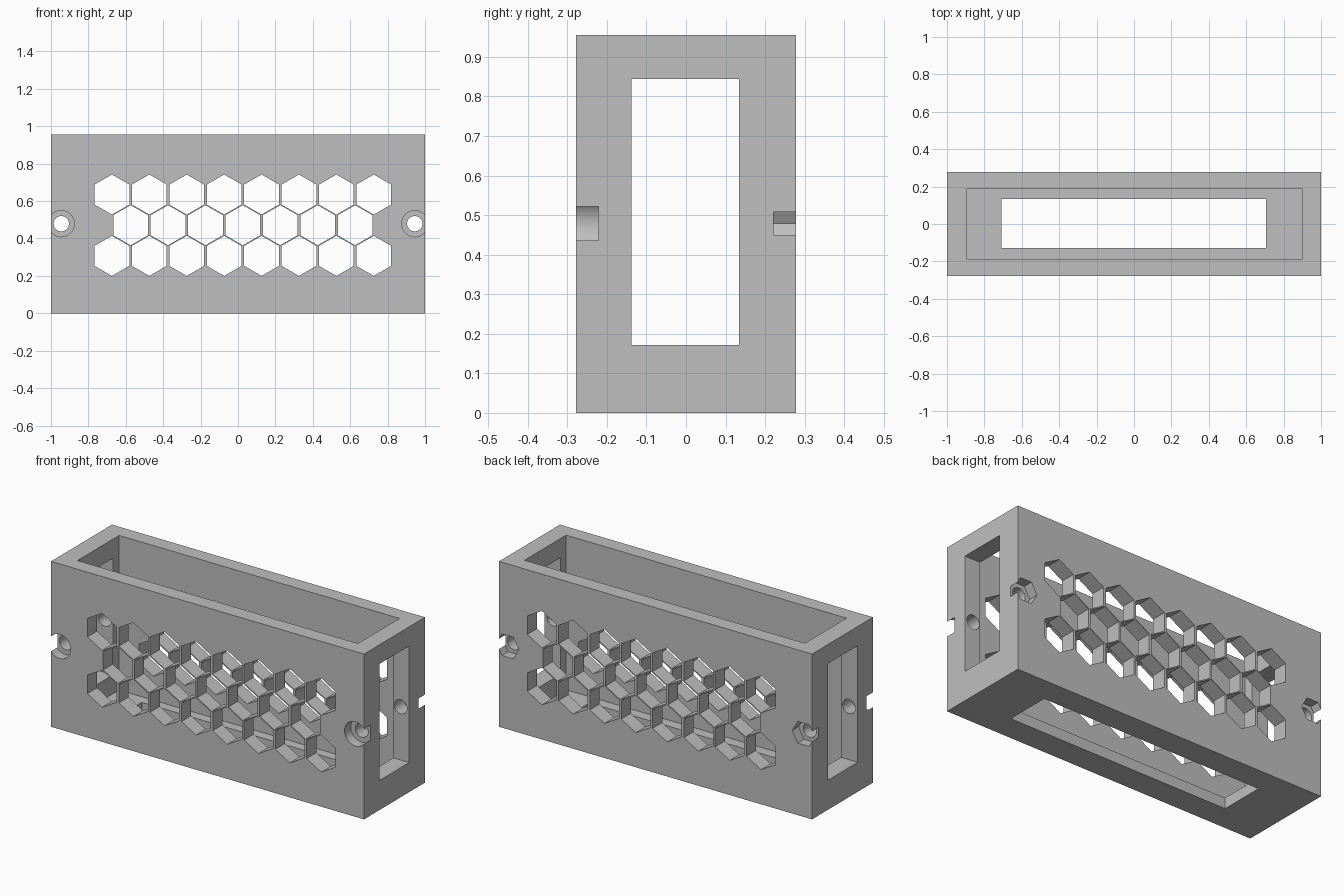
import bpy
import bmesh
from math import pi, radians
from mathutils import Matrix, Vector

cube = bpy.data.objects.get("Cube")
if cube:
    bpy.data.objects.remove(cube, do_unlink=True)

W, D, H = 2.0, 0.556, 0.955      # outer size
FLOOR = 0.062                    # floor thickness
HEX_R, PITCH, ROW_STEP = 0.107, 0.2, 0.164
SCREW_X, SCREW_Z = 0.945, 0.479
POCKET = 0.057                   # depth of screw head and nut pockets


def box(bm, lo, hi):
    """Add a box between two corners."""
    lo, hi = Vector(lo), Vector(hi)
    m = Matrix.Translation((lo + hi) / 2) @ Matrix.Diagonal((*(hi - lo), 1))
    bmesh.ops.create_cube(bm, size=1, matrix=m)


def prism(bm, x, z, y0, y1, radius, sides, turn=0.0):
    """Add a prism along y; with no turn a corner points along x."""
    m = (Matrix.Translation((x, (y0 + y1) / 2, z))
         @ Matrix.Rotation(pi / 2, 4, 'X') @ Matrix.Rotation(turn, 4, 'Z'))
    ret = bmesh.ops.create_cone(bm, cap_ends=True, segments=sides, radius1=radius,
                                radius2=radius, depth=y1 - y0)
    # align the first corner with +x before placing
    first = ret["verts"][0].co
    align = Matrix.Rotation(-Vector((first.x, first.y)).angle_signed(Vector((1, 0))) * -1, 4, 'Z')
    bmesh.ops.transform(bm, matrix=m @ align.inverted(), verts=ret["verts"])


def make(name, bm):
    mesh = bpy.data.meshes.new(name)
    bm.to_mesh(mesh)
    bm.free()
    obj = bpy.data.objects.new(name, mesh)
    bpy.context.collection.objects.link(obj)
    return obj


cutters = []


def cutter(name, bm):
    obj = make(name, bm)
    obj.hide_render = True
    cutters.append(obj)


# Solid outer block
bm = bmesh.new()
box(bm, (-W / 2, -D / 2, 0), (W / 2, D / 2, H))
case = make("vented_case", bm)

# Open-topped cavity
bm = bmesh.new()
box(bm, (-0.893, -0.19, FLOOR), (0.899, 0.19, H + 0.1))
cutter("cavity_cutter", bm)

# Slot in the floor
bm = bmesh.new()
box(bm, (-0.708, -0.128, -0.1), (0.705, 0.134, 0.2))
cutter("floor_slot_cutter", bm)

# Window through both end walls
bm = bmesh.new()
box(bm, (-1.1, -0.138, 0.171), (1.1, 0.134, 0.844))
cutter("end_window_cutter", bm)

# Honeycomb vents through front and back walls
bm = bmesh.new()
for row in range(3):
    odd = row % 2
    for col in range(8 - odd):
        prism(bm, -0.674 + PITCH * (col + odd / 2), 0.307 + ROW_STEP * row,
              -0.4, 0.4, HEX_R, 6, pi / 6)
cutter("honeycomb_cutter", bm)

# Screw holes, round head pockets in front and nut pockets behind
holes, heads, nuts = bmesh.new(), bmesh.new(), bmesh.new()
for side in (-1, 1):
    x = side * SCREW_X
    prism(holes, x, SCREW_Z, -0.4, 0.4, 0.041, 40)
    prism(heads, x, SCREW_Z, -0.4, POCKET - D / 2, 0.07, 40)
    prism(nuts, x, SCREW_Z, D / 2 - POCKET, 0.4, 0.072, 6)
cutter("screw_hole_cutter", holes)
cutter("screw_head_cutter", heads)
cutter("nut_pocket_cutter", nuts)

# Cut everything, then bake the result and drop the cutters
for c in cutters:
    mod = case.modifiers.new(c.name, 'BOOLEAN')
    mod.operation = 'DIFFERENCE'
    mod.solver = 'EXACT'
    mod.object = c
bpy.context.view_layer.update()
depsgraph = bpy.context.evaluated_depsgraph_get()
baked = bpy.data.meshes.new_from_object(case.evaluated_get(depsgraph))
case.modifiers.clear()
case.data = baked
for c in cutters:
    bpy.data.objects.remove(c, do_unlink=True)

# Single grey material
grey = bpy.data.materials.new("plain_grey")
grey.use_nodes = True
colour = (0.52, 0.52, 0.52, 1)
grey.diffuse_color = colour
grey.node_tree.nodes["Principled BSDF"].inputs["Base Color"].default_value = colour
case.data.materials.clear()
case.data.materials.append(grey)

# Smooth round bores, keep edges sharp
bpy.ops.object.select_all(action='DESELECT')
case.select_set(True)
bpy.context.view_layer.objects.active = case
bpy.ops.object.shade_smooth_by_angle(angle=radians(30))
